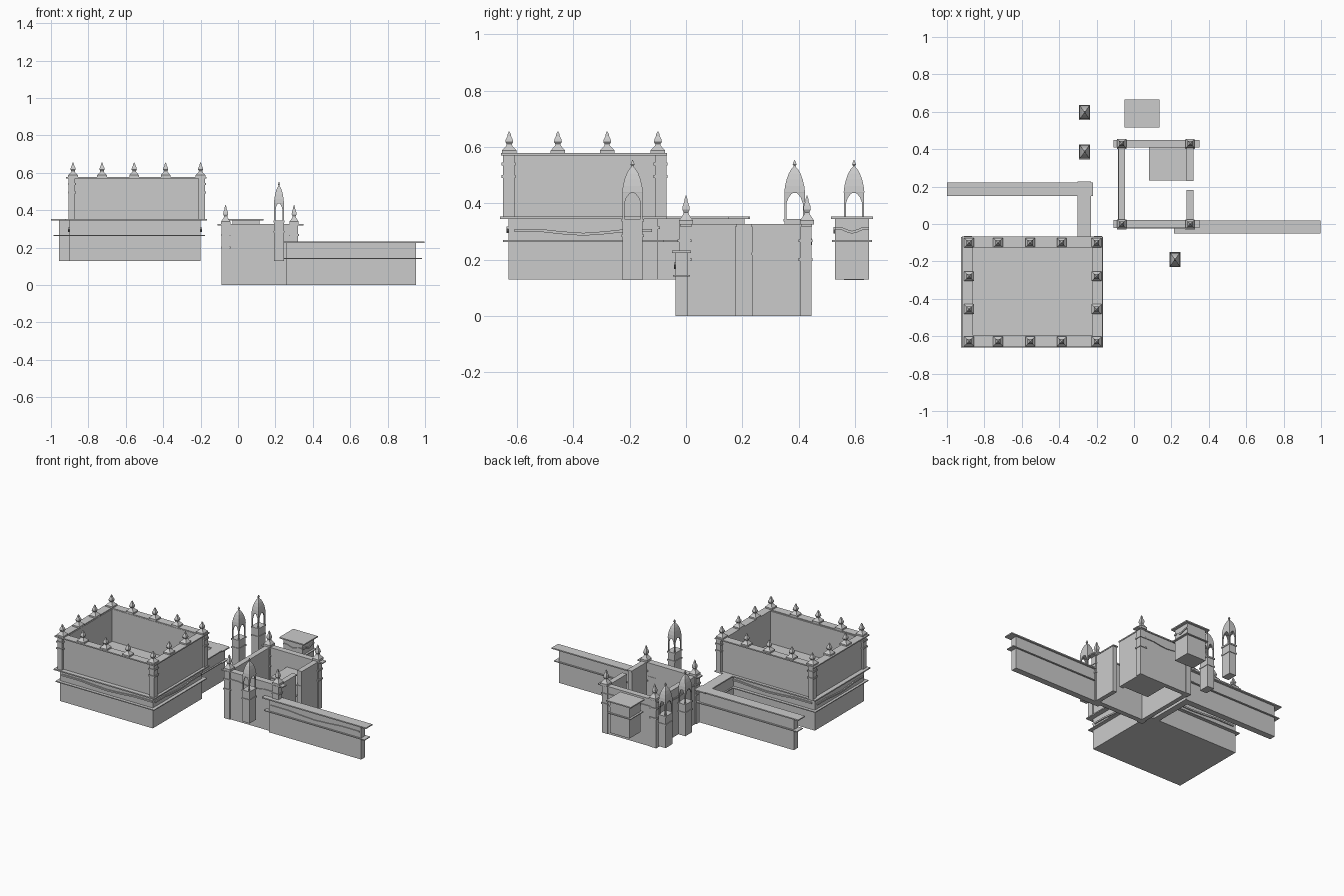
import bpy, bmesh
from mathutils import Vector

if "Cube" in bpy.data.objects:
    bpy.data.objects.remove(bpy.data.objects["Cube"])


def finish(name, bm):
    bmesh.ops.recalc_face_normals(bm, faces=bm.faces[:])
    me = bpy.data.meshes.new(name)
    bm.to_mesh(me)
    bm.free()
    ob = bpy.data.objects.new(name, me)
    bpy.context.collection.objects.link(ob)
    return ob


def box(name, x0, x1, y0, y1, z0, z1):
    bm = bmesh.new()
    bmesh.ops.create_cube(bm, size=1)
    for v in bm.verts:
        v.co = Vector((x1 if v.co.x > 0 else x0, y1 if v.co.y > 0 else y0, z1 if v.co.z > 0 else z0))
    return finish(name, bm)


def ring(name, x0, x1, y0, y1, z0, z1, t):
    # four walls around a rectangular court
    box(name + "_front", x0, x1, y0, y0 + t, z0, z1)
    box(name + "_back", x0, x1, y1 - t, y1, z0, z1)
    box(name + "_left", x0, x0 + t, y0 + t, y1 - t, z0, z1)
    box(name + "_right", x1 - t, x1, y0 + t, y1 - t, z0, z1)


def square_lathe(name, x, y, z, profile, sx=1, sy=1):
    # stacked square sections, (half width, height)
    bm = bmesh.new()
    rings = [[bm.verts.new((x + a * r * sx, y + b * r * sy, z + h))
              for a, b in ((-1, -1), (1, -1), (1, 1), (-1, 1))] for r, h in profile]
    for lo, hi in zip(rings, rings[1:]):
        for i in range(4):
            j = (i + 1) % 4
            bm.faces.new((lo[i], lo[j], hi[j], hi[i]))
    bm.faces.new(rings[0][::-1])
    bm.faces.new(rings[-1])
    return finish(name, bm)


def plate(name, outline, origin, along, depth):
    # flat outline (u, z) extruded by depth; u runs along x or y
    bm = bmesh.new()
    o = Vector(origin)
    u = Vector((1, 0, 0)) if along == "x" else Vector((0, 1, 0))
    n = Vector((0, 1, 0)) if along == "x" else Vector((1, 0, 0))
    f = bm.faces.new([bm.verts.new(o + u * a + Vector((0, 0, b))) for a, b in outline])
    ex = bmesh.ops.extrude_face_region(bm, geom=[f])
    bmesh.ops.translate(bm, vec=n * depth, verts=[g for g in ex["geom"] if isinstance(g, bmesh.types.BMVert)])
    return finish(name, bm)


def swag(name, origin, along, length, depth=0.008):
    # gently sagging moulding
    top = [(0, 0), (.2, 0), (.35, -.008), (.5, -.013), (.65, -.008), (.8, 0), (1, 0)]
    pts = [(a * length, b) for a, b in top] + [(a * length, b - .01) for a, b in reversed(top)]
    plate(name, pts, origin, along, depth)


def finial(name, x, y, z, s=1.0, tall=1.0):
    p = [(.026, 0), (.026, .012), (.02, .018), (.011, .028), (.009, .034), (.014, .042),
         (.012, .052), (.006, .064), (.006, .069), (.001, .08)]
    square_lathe(name, x, y, z, [(r * s, h * tall) for r, h in p])


def tower(x, y):
    hx, hy = .026, .036
    box("tower_shaft", x - hx, x + hx, y - hy, y + hy, .128, .345)
    for z in (.28, .335):
        box("tower_band", x - hx - .004, x + hx + .004, y - hy - .004, y + hy + .004, z, z + .01)
    # open belfry of four arched plates
    for along, w, d in (("x", hx, hy), ("y", hy, hx)):
        k = w - .007
        out = [(-w, 0), (-w, .1), (w, .1), (w, 0), (k, 0), (k, .055), (k * .75, .075), (k * .4, .088),
               (0, .096), (-k * .4, .088), (-k * .75, .075), (-k, .055), (-k, 0)]
        for side in (-d, d - .007):
            o = (x, y + side, .345) if along == "x" else (x + side, y, .345)
            plate("tower_arch", out, o, along, .007)
    # pointed dome
    square_lathe("tower_dome", x, y, .436,
                 [(1, 0), (1.02, .004), (.95, .025), (.8, .048), (.58, .07), (.32, .086), (.13, .093),
                  (.1, .098), (.2, .102), (.14, .108), (.02, .118)], hx, hy)


def capped_wall(name, x0, x1, y0, y1, z0, z1, over, ledge=None):
    # body with overhanging cap; over = (x-, x+, y-, y+)
    box(name, x0, x1, y0, y1, z0, z1 - .006)
    lv = [(z1 - .008, z1, 1)] + ([(ledge, ledge + .006, .7)] if ledge else [])
    for a, b, k in lv:
        box(name + "_ledge", x0 - over[0] * k, x1 + over[1] * k, y0 - over[2] * k, y1 + over[3] * k, a, b)


# large keep
capped_wall("keep_base", -.9, -.2, -.63, -.1, .13, .353, (.025, .033, .03, .03), .263)
ring("keep_parapet", -.895, -.185, -.63, -.09, .35, .572, .035)
ring("keep_coping", -.92, -.168, -.657, -.068, .57, .578, .055)
for x in (-.888, -.193):
    for y in (-.63, -.09):
        box("keep_corner_pilaster", x - .017, x + .017, y - .02, y + .02, .35, .572)
        for z in (.49, .535):
            box("keep_pilaster_band", x - .022, x + .022, y - .025, y + .025, z, z + .01)
for y in (-.638, -.1):
    swag("keep_base_swag", (-.88, y, .318), "x", .68, .008)
for x in (-.908, -.2):
    swag("keep_base_swag_side", (x, -.61, .308), "y", .49)
for x in (-.882, -.727, -.555, -.387, -.2):
    for y in (-.628, -.1):
        finial("keep_finial", x, y, .576)
for x in (-.882, -.2):
    for y in (-.455, -.28):
        finial("keep_finial_side", x, y, .576)

# left curtain wall and its link to the keep
capped_wall("curtain_wall_left", -.957, -.245, .165, .208, .13, .353, (.043, .025, .015, .015), .263)
capped_wall("curtain_wall_link", -.288, -.243, -.1, .207, .13, .353, (.014, .014, 0, .02), .263)
swag("curtain_swag", (-.95, .158, .312), "x", .64)

# right curtain wall
capped_wall("curtain_wall_right", .26, .953, -.037, .005, 0, .232, (.045, .045, .013, .013), .14)
swag("right_wall_swag", (.27, -.043, .19), "x", .67)

# gatehouse: four thin walls, with a gap in the right one
walls = [("front", -.08, .32, -.018, .016), ("back", -.08, .32, .412, .442), ("left", -.08, -.05, -.018, .442),
         ("right_a", .285, .315, 0, .175), ("right_b", .285, .315, .235, .442)]
for n, x0, x1, y0, y1 in walls:
    ox = .03 if n in ("front", "back") else .003
    box("gatehouse_wall_" + n, x0, x1, y0, y1, 0, .32)
    box("gatehouse_coping_" + n, x0 - ox, x1 + ox, y0 - .004, y1 + .006, .318, .326)
swag("gatehouse_swag_front", (-.05, -.024, .275), "x", .33)
swag("gatehouse_swag_back", (-.05, .44, .275), "x", .33)
swag("gatehouse_swag_left", (-.086, .02, .275), "y", .39)
for x in (-.066, .3):
    for y in (-.003, .427):
        box("gatehouse_pilaster", x - .021, x + .021, y - .022, y + .018, 0, .322)
        for z in (.195, .262):
            box("gatehouse_pilaster_band", x - .026, x + .026, y - .027, y + .023, z, z + .01)
        finial("gatehouse_finial", x, y + .003, .324, .95, 1.3)

# low room inside the gatehouse and separate block behind
capped_wall("inner_room", .1, .295, .25, .413, 0, .225, (.02, .015, .018, 0), .14)
capped_wall("rear_block", -.03, .115, .53, .65, .13, .353, (.02, .02, .015, .015), .263)
swag("rear_block_swag", (-.03, .524, .315), "x", .145)
swag("rear_block_swag_side", (.113, .53, .315), "y", .12)

# slender towers
for x, y in ((.219, -.19), (-.264, .386), (-.264, .597)):
    tower(x, y)
